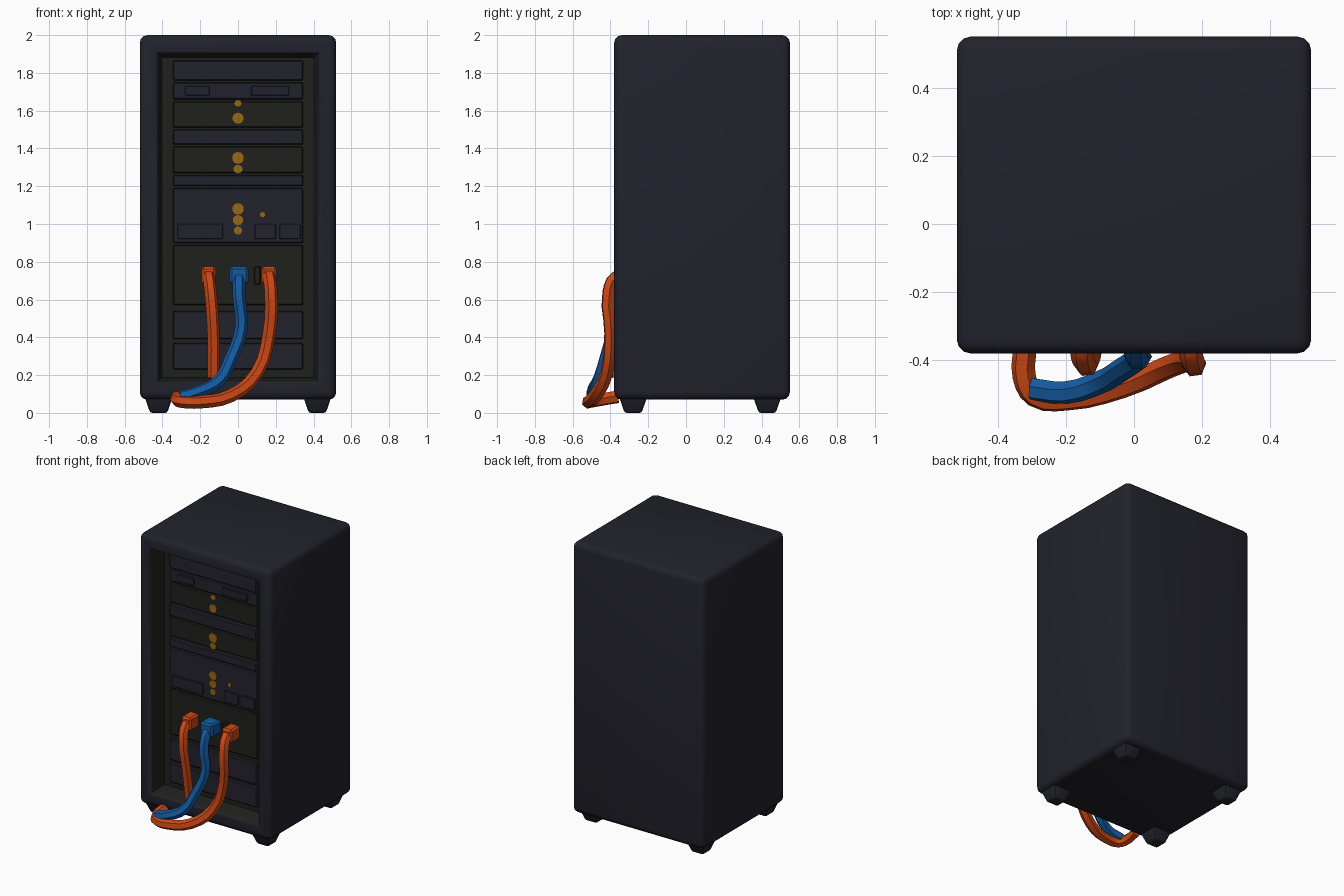
import bpy, bmesh
from mathutils import Vector, Matrix

if "Cube" in bpy.data.objects:
    bpy.data.objects.remove(bpy.data.objects["Cube"])


def material(name, rgb):
    m = bpy.data.materials.new(name)
    m.diffuse_color = (*rgb, 1)
    m.use_nodes = True
    m.node_tree.nodes["Principled BSDF"].inputs["Base Color"].default_value = m.diffuse_color
    return m


NAVY = material("dark navy metal", (0.016, 0.016, 0.025))
CHARCOAL = material("charcoal", (0.014, 0.014, 0.012))
AMBER = material("amber light", (0.32, 0.14, 0.006))
ORANGE = material("orange cable", (0.62, 0.065, 0.008))
BLUE = material("blue cable", (0.007, 0.105, 0.36))


def finish(name, bm, *mats, angle=0.6):
    bmesh.ops.recalc_face_normals(bm, faces=bm.faces)
    me = bpy.data.meshes.new(name)
    bm.to_mesh(me)
    bm.free()
    ob = bpy.data.objects.new(name, me)
    bpy.context.collection.objects.link(ob)
    for m in mats:
        me.materials.append(m)
    bpy.ops.object.select_all(action='DESELECT')
    ob.select_set(True)
    bpy.context.view_layer.objects.active = ob
    bpy.ops.object.shade_smooth_by_angle(angle=angle)
    return ob


def box_bm(lo, hi, bevel=0.0, seg=1):
    bm = bmesh.new()
    bmesh.ops.create_cube(bm, size=1)
    lo, hi = Vector(lo), Vector(hi)
    for v in bm.verts:
        v.co = Vector([(lo[i] + hi[i]) / 2 + v.co[i] * (hi[i] - lo[i]) for i in range(3)])
    if bevel:
        bmesh.ops.bevel(bm, geom=bm.edges[:], offset=bevel, segments=seg,
                        profile=0.5, affect='EDGES')
    return bm


def box(name, lo, hi, mat, bevel=0.0, seg=1):
    return finish(name, box_bm(lo, hi, bevel, seg), mat)


# Cabinet shell with a rounded lip and a recessed front bay
bm = box_bm((-0.52, -0.38, 0.07), (0.52, 0.55, 2.0), 0.04, 3)
front = max((f for f in bm.faces if f.normal.y < -0.9), key=lambda f: f.calc_area())
for thick, depth, dark in ((0.065, 0, 0), (0.008, 0.004, 0), (0.007, 0.012, 0), (0.03, 0.11, 1)):
    ring = bmesh.ops.inset_region(bm, faces=[front], thickness=thick)["faces"]
    bmesh.ops.translate(bm, verts=front.verts[:], vec=(0, depth, 0))
    if dark:
        for f in ring + [front]:
            f.material_index = 1
finish("cabinet", bm, NAVY, CHARCOAL, angle=0.9)

# Four tapered feet
for x in (-0.42, 0.42):
    for y in (-0.28, 0.43):
        bm = box_bm((x - 0.09, y - 0.09, 0), (x + 0.09, y + 0.09, 0.13))
        for v in bm.verts:
            if v.co.z < 0.05:
                v.co.x = x + (v.co.x - x) * 0.5
                v.co.y = y + (v.co.y - y) * 0.5
        bmesh.ops.bevel(bm, geom=bm.edges[:], offset=0.012, segments=2,
                        profile=0.5, affect='EDGES')
        finish("foot", bm, NAVY)

# Stacked server units in the bay: bottom, top, front depth, colour
units = ((1.76, 1.865, -0.285, NAVY), (1.66, 1.75, -0.275, NAVY),
         (1.51, 1.65, -0.275, CHARCOAL), (1.42, 1.50, -0.285, NAVY),
         (1.27, 1.41, -0.275, CHARCOAL), (1.20, 1.26, -0.285, NAVY),
         (0.90, 1.19, -0.275, NAVY), (0.57, 0.89, -0.275, CHARCOAL),
         (0.39, 0.54, -0.28, NAVY), (0.23, 0.37, -0.28, NAVY))
for z0, z1, y, mat in units:
    box("server_unit", (-0.345, y, z0), (0.345, -0.24, z1), mat, 0.006)

# Small drive plates on the unit faces
for x0, x1, z0, z1 in ((0.07, 0.27, 1.68, 1.73), (-0.28, -0.15, 1.68, 1.73),
                       (0.09, 0.20, 0.92, 1.00), (0.22, 0.33, 0.92, 1.00),
                       (-0.32, -0.08, 0.92, 1.00)):
    box("drive_plate", (x0, -0.284, z0), (x1, -0.27, z1), NAVY, 0.003)

# Amber indicator discs
for x, z, r in ((0, 1.56, 0.03), (0, 1.64, 0.019), (0, 1.35, 0.032), (0, 1.29, 0.024),
                (0, 1.08, 0.031), (0, 1.02, 0.028), (0, 0.965, 0.022), (0.13, 1.05, 0.014)):
    bm = bmesh.new()
    bmesh.ops.create_cone(bm, cap_ends=True, segments=10, radius1=r, radius2=r, depth=0.008,
                          matrix=Matrix.Translation((x, -0.278, z)) @ Matrix.Rotation(1.5708, 4, 'X'))
    finish("indicator_light", bm, AMBER)


def cable(name, pts, radius, mat):
    cu = bpy.data.curves.new(name, 'CURVE')
    cu.dimensions = '3D'
    cu.bevel_depth = radius
    cu.bevel_resolution = 1
    cu.use_fill_caps = True
    cu.resolution_u = 3
    sp = cu.splines.new('BEZIER')
    sp.bezier_points.add(len(pts) - 1)
    for p, co in zip(sp.bezier_points, pts):
        p.co = co
        p.handle_left_type = p.handle_right_type = 'AUTO'
    ob = bpy.data.objects.new(name, cu)
    bpy.context.collection.objects.link(ob)
    cu.materials.append(mat)
    bpy.ops.object.select_all(action='DESELECT')
    ob.select_set(True)
    bpy.context.view_layer.objects.active = ob
    bpy.ops.object.convert(target='MESH')
    bpy.ops.object.shade_smooth_by_angle(angle=0.6)


# Hanging cables
cable("left_cable", [(-0.155, -0.27, 0.73), (-0.155, -0.37, 0.72), (-0.145, -0.41, 0.64),
                     (-0.13, -0.395, 0.42), (-0.13, -0.36, 0.19)], 0.033, ORANGE)
cable("right_cable", [(0.16, -0.27, 0.73), (0.165, -0.37, 0.72), (0.175, -0.41, 0.64),
                      (0.165, -0.40, 0.42), (0.10, -0.42, 0.21), (-0.04, -0.48, 0.09),
                      (-0.20, -0.515, 0.058), (-0.29, -0.505, 0.06), (-0.322, -0.45, 0.07),
                      (-0.32, -0.36, 0.085)], 0.035, ORANGE)
cable("middle_cable", [(0.005, -0.27, 0.73), (0.005, -0.35, 0.71), (0.005, -0.39, 0.62),
                       (0.018, -0.39, 0.45), (-0.04, -0.43, 0.28), (-0.10, -0.465, 0.17),
                       (-0.20, -0.495, 0.115), (-0.30, -0.485, 0.085)], 0.034, BLUE)

# Cable plugs
for x, w, mat in ((-0.155, 0.038, ORANGE), (0.005, 0.05, BLUE), (0.165, 0.04, ORANGE)):
    box("cable_plug", (x - w, -0.37, 0.68), (x + w, -0.265, 0.775), mat, 0.012)
box("spare_socket", (0.085, -0.30, 0.68), (0.12, -0.265, 0.775), CHARCOAL, 0.006)
